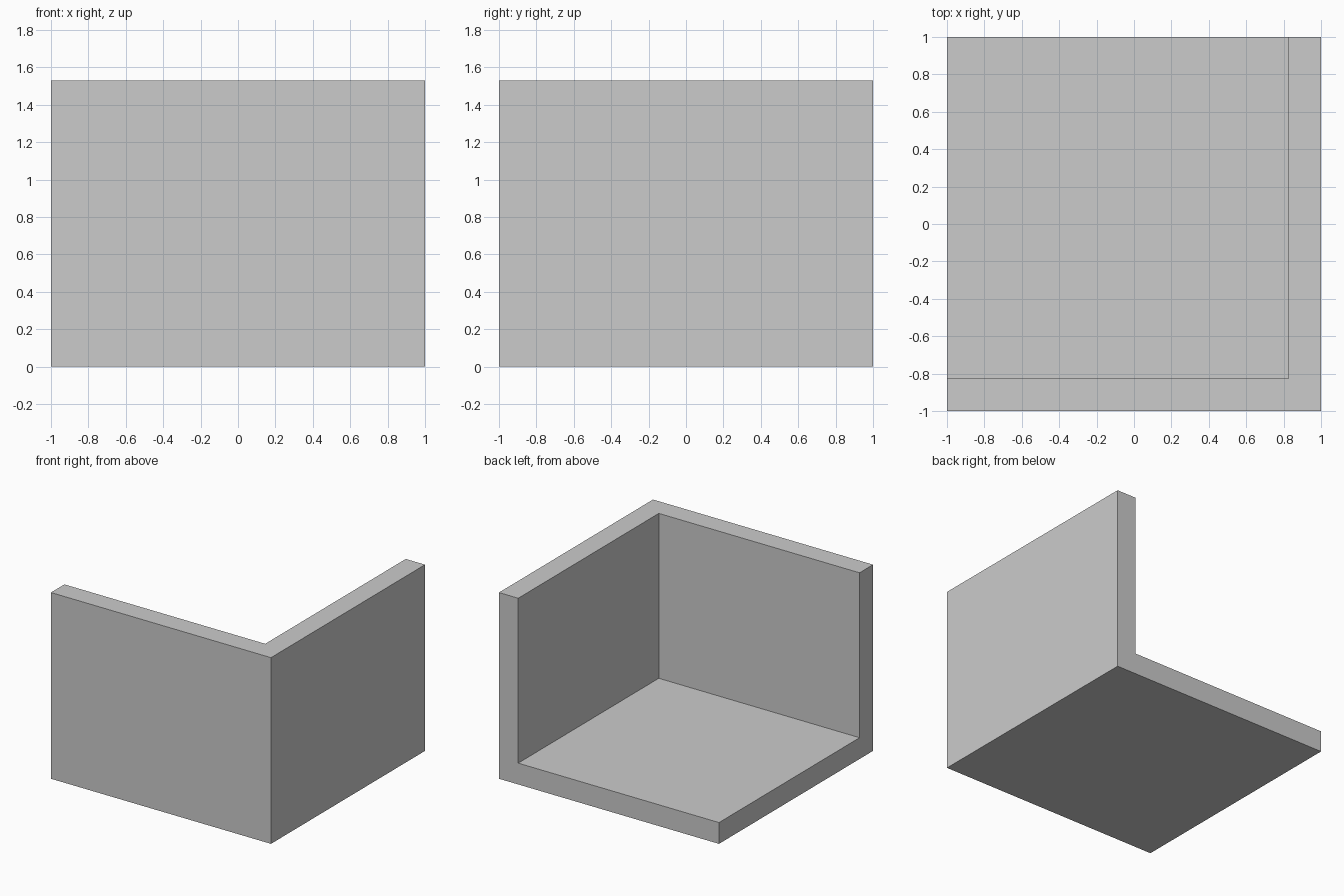
import bpy, bmesh

if "Cube" in bpy.data.objects:
    bpy.data.objects.remove(bpy.data.objects["Cube"])

HEIGHT = 1.53
THICK = 0.175

# Outer skin: a box keeping only the floor, front and right sides
bm = bmesh.new()
bmesh.ops.create_cube(bm, size=2)
bmesh.ops.scale(bm, vec=(1, 1, HEIGHT / 2), verts=bm.verts)
bmesh.ops.translate(bm, vec=(0, 0, HEIGHT / 2), verts=bm.verts)
bm.normal_update()
open_sides = [f for f in bm.faces
              if f.normal.z > 0.5 or f.normal.y > 0.5 or f.normal.x < -0.5]
bmesh.ops.delete(bm, geom=open_sides, context='FACES')

mesh = bpy.data.meshes.new("corner_room")
bm.to_mesh(mesh)
bm.free()
room = bpy.data.objects.new("corner_room", mesh)
bpy.context.collection.objects.link(room)

# Walls and floor thickened inwards, with mitred corners
shell = room.modifiers.new("wall_thickness", 'SOLIDIFY')
shell.thickness = THICK
shell.offset = -1
shell.use_even_offset = True
shell.use_quality_normals = True
